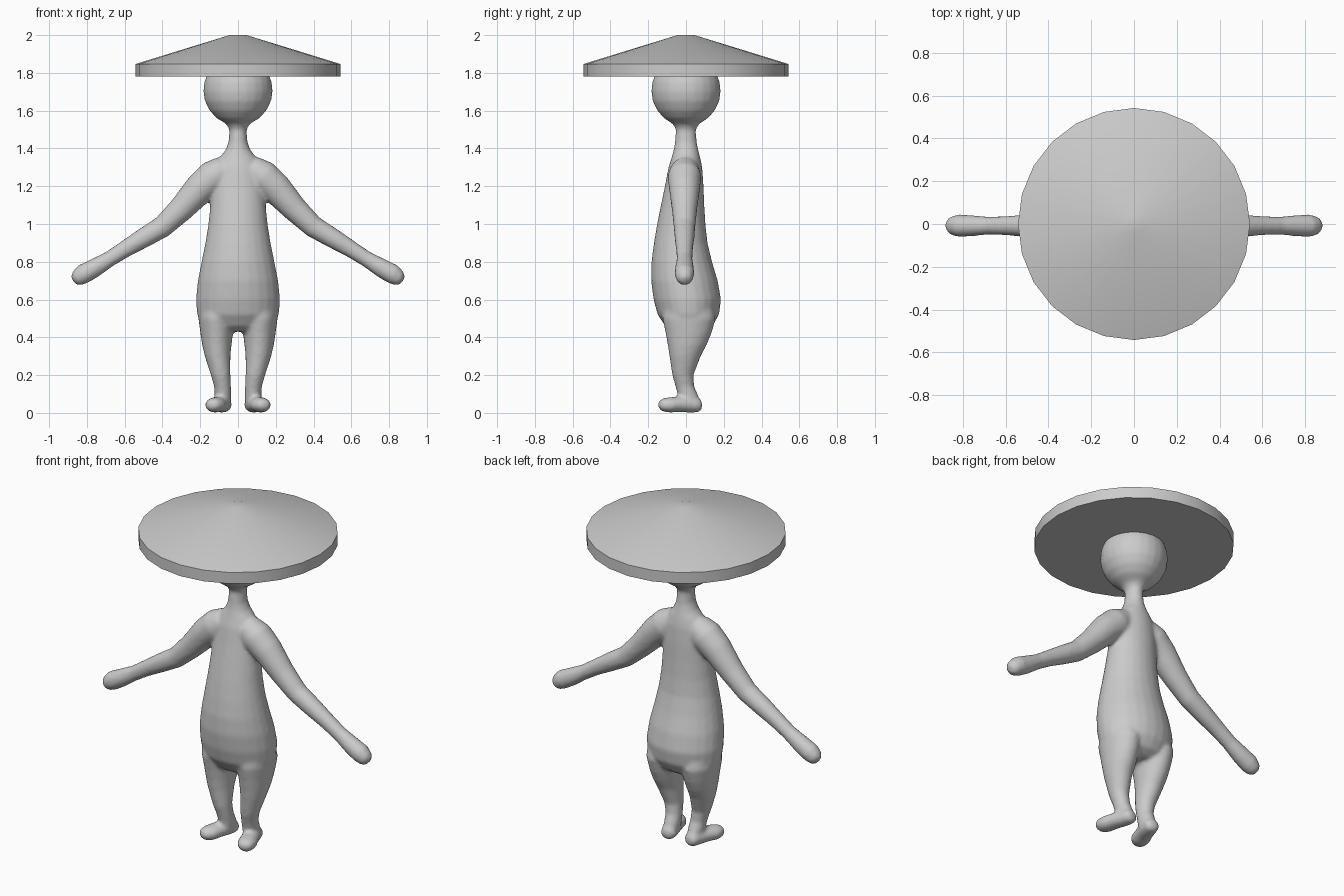
import bpy, bmesh, math
from mathutils import Vector

if "Cube" in bpy.data.objects:
    bpy.data.objects.remove(bpy.data.objects["Cube"])

grey = bpy.data.materials.new("plain grey")
grey.diffuse_color = (0.6, 0.6, 0.6, 1)
grey.use_nodes = True
grey.node_tree.nodes["Principled BSDF"].inputs["Base Color"].default_value = grey.diffuse_color
X, Y, Z = Vector((1, 0, 0)), Vector((0, 1, 0)), Vector((0, 0, 1))


def add_object(name, bm):
    bmesh.ops.recalc_face_normals(bm, faces=bm.faces)
    me = bpy.data.meshes.new(name)
    bm.to_mesh(me)
    bm.free()
    me.materials.append(grey)
    ob = bpy.data.objects.new(name, me)
    bpy.context.collection.objects.link(ob)
    bpy.context.view_layer.objects.active = ob
    ob.select_set(True)
    return ob


def loft(bm, stations, side, direction=None, n=24):
    """Closed tube through (centre, radius along side, other radius)."""
    rings = []
    for i, (c, ru, rv) in enumerate(stations):
        before = stations[max(i - 1, 0)][0]
        after = stations[min(i + 1, len(stations) - 1)][0]
        t = direction or (after - before).normalized()
        v = t.cross(side).normalized()
        rings.append([bm.verts.new(c + side * ru * math.cos(a) + v * rv * math.sin(a))
                      for a in (math.tau * k / n for k in range(n))])
    for a, b in zip(rings, rings[1:]):
        for k in range(n):
            j = (k + 1) % n
            bm.faces.new((a[k], a[j], b[j], b[k]))
    bm.faces.new(rings[0])
    bm.faces.new(rings[-1])


def upright(rows):
    """Rows of z, x centre, half width, front y, back y."""
    return [(Vector((x, (f + b) / 2, z)), w, (b - f) / 2) for z, x, w, f, b in rows]


bm = bmesh.new()
# torso, neck and head
torso = [(.43, .13, -.07, .09), (.46, .185, -.11, .14), (.52, .217, -.15, .175),
         (.6, .223, -.172, .186), (.7, .213, -.185, .168), (.8, .193, -.183, .138),
         (.9, .173, -.17, .114), (1.0, .157, -.153, .103), (1.1, .147, -.133, .097),
         (1.2, .14, -.112, .093), (1.3, .125, -.093, .086), (1.35, .1, -.077, .076),
         (1.39, .067, -.066, .066), (1.43, .051, -.059, .057), (1.5, .045, -.053, .052),
         (1.53, .062, -.07, .07), (1.56, .113, -.116, .116), (1.6, .15, -.152, .152),
         (1.65, .175, -.176, .176), (1.7, .184, -.184, .184), (1.75, .179, -.179, .179),
         (1.8, .16, -.16, .16), (1.85, .11, -.11, .11)]
loft(bm, upright([(z, 0, w, f, b) for z, w, f, b in torso]), X, Z)

# arms: x, z, radius
arm = [(.07, 1.29, .075), (.13, 1.25, .09), (.2, 1.19, .083), (.3, 1.08, .068),
       (.4, .985, .058), (.5, .926, .053), (.6, .866, .045), (.68, .815, .042),
       (.76, .767, .05), (.82, .735, .053), (.855, .709, .042), (.872, .698, .02)]
# legs: z, x centre, half width, front, back
leg = [(.6, .12, .08, -.11, .13), (.5, .114, .096, -.125, .158), (.42, .113, .086, -.108, .135),
       (.36, .112, .078, -.097, .11), (.3, .108, .068, -.088, .078), (.2, .092, .052, -.073, .04),
       (.14, .082, .045, -.056, .044), (.09, .079, .045, -.043, .066), (.04, .078, .04, -.035, .072)]
# feet: x, y, z, half height, half width
foot = [(.07, .083, .04, .022, .025), (.074, .065, .042, .04, .043), (.085, .02, .045, .044, .047),
        (.105, -.04, .045, .041, .05), (.122, -.09, .042, .041, .054),
        (.135, -.125, .042, .034, .042), (.141, -.143, .042, .018, .022)]
for s in (-1, 1):
    loft(bm, [(Vector((s * x, -.008, z)), r * .99, r) for x, z, r in arm], Y)
    loft(bm, upright([(z, s * x, w, f, b) for z, x, w, f, b in leg]), X, Z)
    loft(bm, [(Vector((s * x, y, z)), h, w) for x, y, z, h, w in foot], Z)

# fuse the limbs into one soft skin
body = add_object("body", bm)
fuse = body.modifiers.new("fuse", 'REMESH')
fuse.mode = 'VOXEL'
fuse.voxel_size = .011
fuse.use_smooth_shade = True
soften = body.modifiers.new("soften", 'SMOOTH')
soften.factor = .5
soften.iterations = 6
body.select_set(False)

# wide conical hat with a straight rim
bm = bmesh.new()
rings = [[bm.verts.new((r * math.cos(math.tau * k / 24), r * math.sin(math.tau * k / 24), z))
          for k in range(24)] for r, z in ((.542, 1.78), (.542, 1.847), (.045, 2.0))]
for a, b in zip(rings, rings[1:]):
    for k in range(24):
        j = (k + 1) % 24
        bm.faces.new((a[k], a[j], b[j], b[k]))
bm.faces.new(rings[0])
bm.faces.new(rings[-1])
add_object("hat", bm)
bpy.ops.object.shade_smooth_by_angle(angle=math.radians(20))
